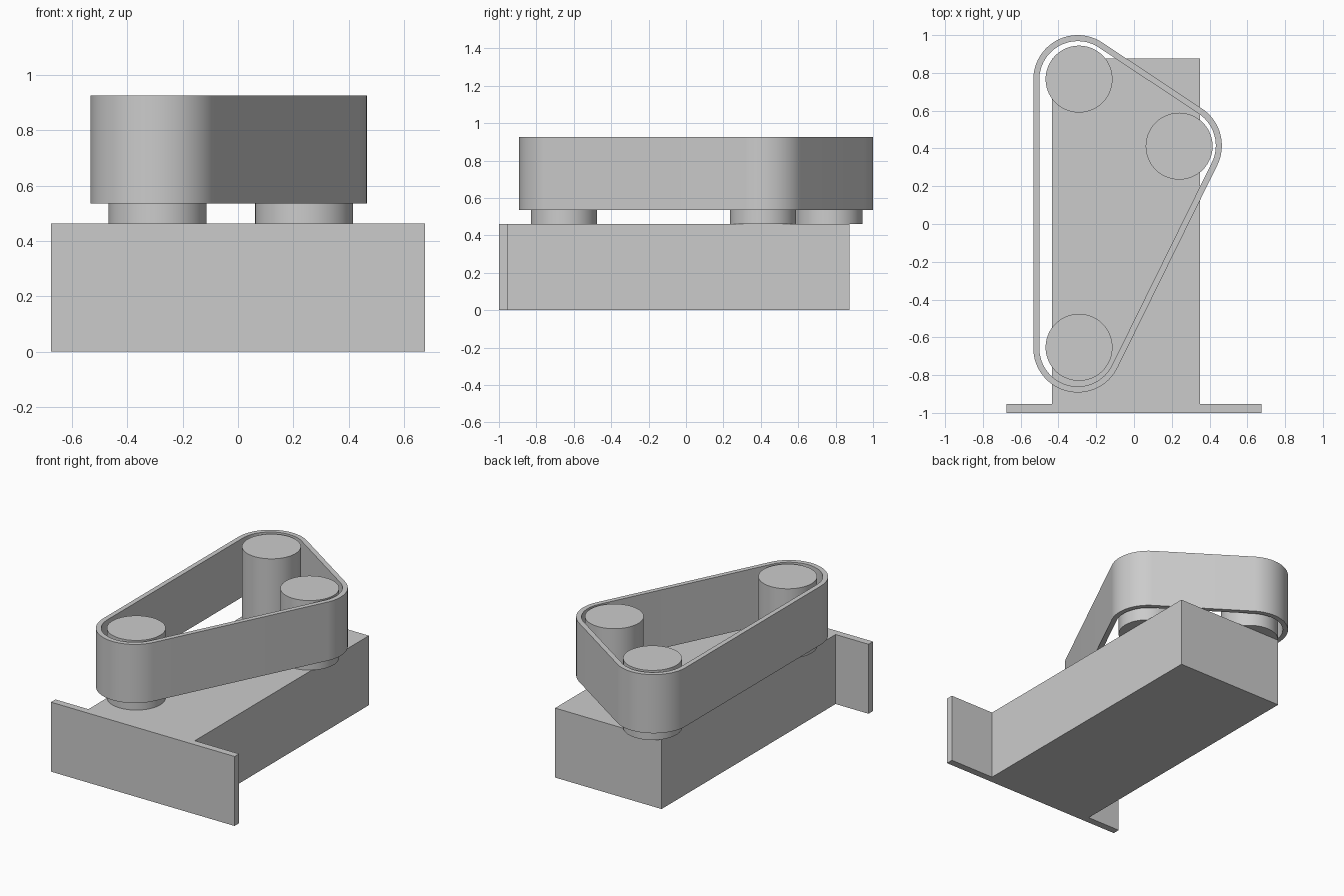
import bpy
import bmesh
import math

if "Cube" in bpy.data.objects:
    bpy.data.objects.remove(bpy.data.objects["Cube"])

GREY = (0.6, 0.6, 0.6, 1)
mat = bpy.data.materials.new("plain_grey")
mat.use_nodes = True
mat.diffuse_color = GREY
mat.node_tree.nodes["Principled BSDF"].inputs["Base Color"].default_value = GREY


def finish(bm, name, smooth=False):
    bmesh.ops.recalc_face_normals(bm, faces=bm.faces[:])
    mesh = bpy.data.meshes.new(name)
    bm.to_mesh(mesh)
    bm.free()
    mesh.materials.append(mat)
    obj = bpy.data.objects.new(name, mesh)
    bpy.context.collection.objects.link(obj)
    if smooth:
        bpy.ops.object.select_all(action="DESELECT")
        obj.select_set(True)
        bpy.context.view_layer.objects.active = obj
        bpy.ops.object.shade_smooth_by_angle(angle=math.radians(30))
    return obj


def prism(name, outline, z0, z1, smooth=False):
    """Solid extrusion of a closed outline."""
    bm = bmesh.new()
    face = bm.faces.new([bm.verts.new((x, y, z0)) for x, y in outline])
    top = bmesh.ops.extrude_face_region(bm, geom=[face])["geom"]
    bmesh.ops.translate(bm, vec=(0, 0, z1 - z0),
                        verts=[v for v in top if isinstance(v, bmesh.types.BMVert)])
    return finish(bm, name, smooth)


def arc(cx, cy, r, a0, a1, steps):
    return [(cx + r * math.cos(a0 + (a1 - a0) * i / steps),
             cy + r * math.sin(a0 + (a1 - a0) * i / steps)) for i in range(steps + 1)]


def belt_outline(centres, r, steps=32):
    """Taut loop around equal circles listed anticlockwise."""
    count = len(centres)
    normals = []
    for i, (x, y) in enumerate(centres):
        nx, ny = centres[(i + 1) % count]
        normals.append(math.atan2(x - nx, ny - y))
    points = []
    for i, (x, y) in enumerate(centres):
        a0 = normals[i - 1]
        sweep = (normals[i] - a0) % math.tau
        points += arc(x, y, r, a0, a0 + sweep, steps)
    return points


def belt(name, centres, r_in, r_out, z0, z1):
    bm = bmesh.new()
    corners = [(r_out, z0), (r_out, z1), (r_in, z1), (r_in, z0)]
    loops = [[bm.verts.new((x, y, z)) for x, y in belt_outline(centres, r)]
             for r, z in corners]
    n = len(loops[0])
    for k in range(4):
        a, b = loops[k], loops[(k + 1) % 4]
        for i in range(n):
            j = (i + 1) % n
            bm.faces.new((a[i], a[j], b[j], b[i]))
    return finish(bm, name, True)


# Housing block with a wide front flange, one solid
BASE_TOP, BELT_BOTTOM, TOP = 0.462, 0.535, 0.925
left, right, flange, back, step = -0.433, 0.35, 0.675, 0.875, -0.953
prism("base_with_flange",
      [(-flange, -1), (flange, -1), (flange, step), (right, step),
       (right, back), (left, back), (left, step), (-flange, step)], 0, BASE_TOP)

# Three rollers standing on the base
rollers = {"front_roller": (-0.291, -0.653),
           "side_roller": (0.239, 0.412),
           "back_roller": (-0.291, 0.767)}
for name, (x, y) in rollers.items():
    prism(name, arc(x, y, 0.177, 0, math.tau, 96)[:-1], BASE_TOP, TOP, True)

# Belt running loosely around the rollers
belt("belt", [(-0.298, -0.657), (0.23, 0.415), (-0.298, 0.765)],
     0.203, 0.235, BELT_BOTTOM, TOP)
